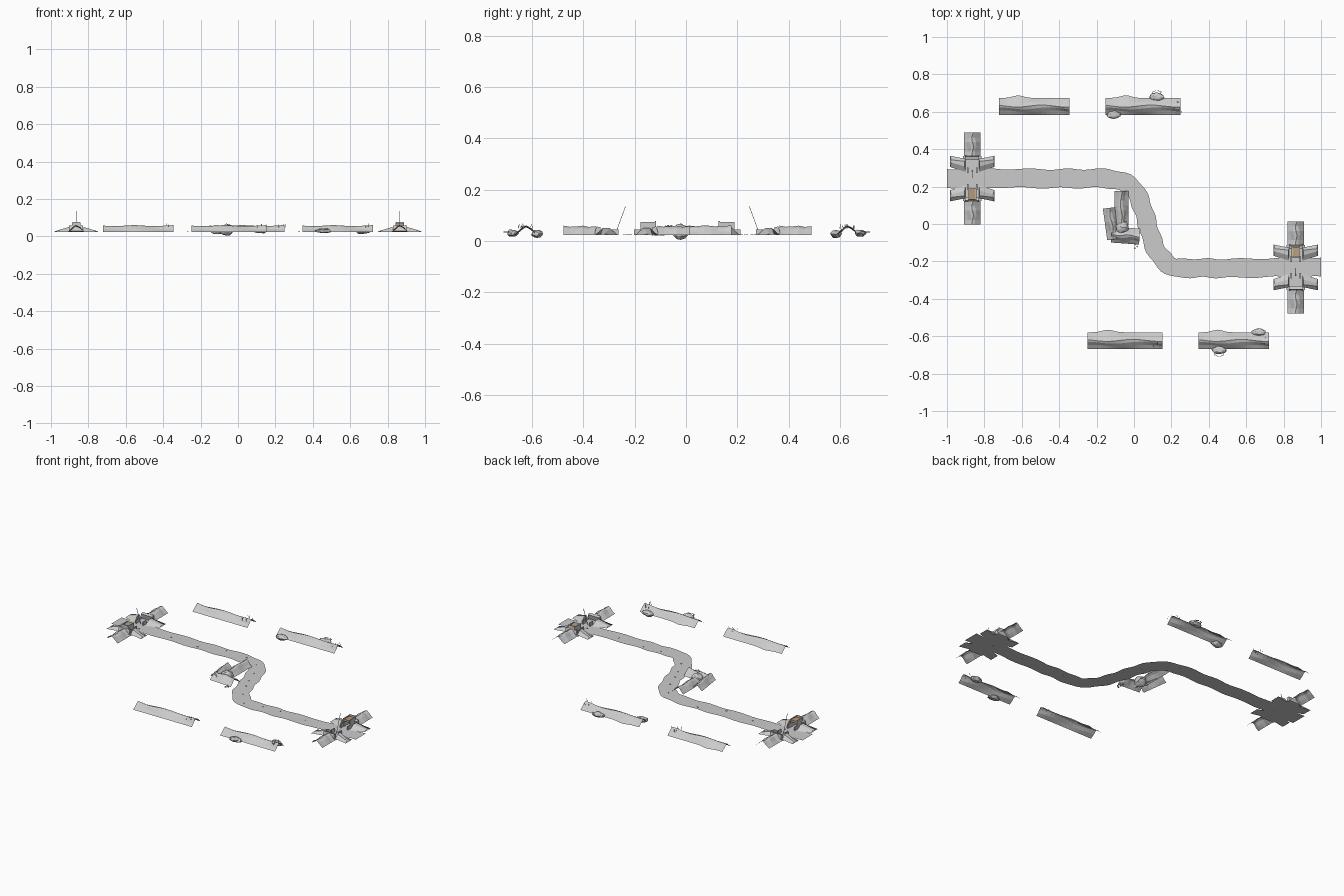
import bpy, bmesh, math, random
from mathutils import Vector, Matrix, noise

if "Cube" in bpy.data.objects:
    bpy.data.objects.remove(bpy.data.objects["Cube"])

random.seed(4)
G = 0.023  # ground level of the path sheet


def finish(bm, name, mat=None):
    bmesh.ops.recalc_face_normals(bm, faces=bm.faces)
    me = bpy.data.meshes.new(name)
    bm.to_mesh(me)
    bm.free()
    ob = bpy.data.objects.new(name, me)
    bpy.context.collection.objects.link(ob)
    if mat:
        me.materials.append(mat)
    return ob


def sheet(name, rows):
    bm = bmesh.new()
    vs = [[bm.verts.new(p) for p in r] for r in rows]
    for a, b in zip(vs, vs[1:]):
        for i in range(len(a) - 1):
            bm.faces.new((a[i], a[i + 1], b[i + 1], b[i]))
    return finish(bm, name)


def berm(name, x, y, length, width, height, angle=0, bulge=0.0, base=G):
    """Open earth bank with a wavy ridge, running along its local x."""
    M = Matrix.Translation((x, y, base)) @ Matrix.Rotation(angle, 4, 'Z')
    n = max(4, round(length / 0.025))
    prof = [(-0.5, 0), (-0.3, 0.4), (-0.12, 0.85), (0.02, 1), (0.2, 0.75), (0.5, 0)]
    rows = []
    for i in range(n + 1):
        t = i / n
        row = []
        for j, (u, h) in enumerate(prof):
            w = math.sin(t * 9 + j * 0.8) * 0.06 if 0 < j < 5 else 0
            v = (u + w) * width
            if j == 5:
                v += bulge * math.exp(-((t - 0.27) / 0.1) ** 2)
            hh = height * h * (1 + 0.08 * math.sin(t * 11 + j))
            row.append(M @ Vector(((t - 0.5) * length, v, hh)))
        rows.append(row)
    return sheet(name, rows)


def rock(name, x, y, z, sx, sy, sz):
    bm = bmesh.new()
    bmesh.ops.create_icosphere(bm, subdivisions=2, radius=1)
    for v in bm.verts:
        v.co *= 1 + 0.25 * noise.noise(v.co * 1.7 + Vector((x * 9, y * 9, 0)))
        v.co = Vector((v.co.x * sx + x, v.co.y * sy + y, v.co.z * sz + z))
    return finish(bm, name)


def box(name, c, s, mat=None, rx=0, rz=0):
    bm = bmesh.new()
    M = (Matrix.Translation(c) @ Matrix.Rotation(rz, 4, 'Z')
         @ Matrix.Rotation(rx, 4, 'X') @ Matrix.Diagonal((*s, 1)))
    bmesh.ops.create_cube(bm, size=1, matrix=M)
    return finish(bm, name, mat)


def prism(name, bottom, tops):
    """Solid with a flat footprint and a separate height and inset top."""
    bm = bmesh.new()
    a = [bm.verts.new((x, y, G)) for x, y in bottom]
    b = [bm.verts.new(p) for p in tops]
    bm.faces.new(a[::-1])
    bm.faces.new(b)
    for i in range(4):
        k = (i + 1) % 4
        bm.faces.new((a[i], a[k], b[k], b[i]))
    return finish(bm, name)


tan = bpy.data.materials.new("tan_wood")
tan.diffuse_color = (0.5, 0.33, 0.2, 1)
tan.use_nodes = True
tan.node_tree.nodes["Principled BSDF"].inputs["Base Color"].default_value = tan.diffuse_color

# Winding path: smooth centreline swept as a flat strip with wavy edges
pts = [Vector(p) for p in [(-1.2, .243), (-1, .243), (-.75, .245), (-.5, .243), (-.3, .243),
       (-.12, .24), (-.01, .195), (.045, .09), (.08, -.03), (.125, -.15), (.21, -.23),
       (.35, -.235), (.5, -.237), (.75, -.233), (1, -.23), (1.2, -.23)]]
line = []
for p0, p1, p2, p3 in zip(pts, pts[1:], pts[2:], pts[3:]):
    for k in range(6):
        t = k / 6
        line.append(0.5 * (2 * p1 + (p2 - p0) * t + (2 * p0 - 5 * p1 + 4 * p2 - p3) * t * t
                           + (3 * p1 - p0 - 3 * p2 + p3) * t ** 3))
line.append(pts[-2])
rows = []
for i, p in enumerate(line):
    d = (line[min(i + 1, len(line) - 1)] - line[max(i - 1, 0)]).normalized()
    nrm = Vector((-d.y, d.x))
    edge = 0 if i in (0, len(line) - 1) else 0.004
    rows.append([(*(p + nrm * (w + edge * math.sin(i * 1.1 + w * 50))), G)
                 for w in (-.05, -.02, .02, .05)])
sheet("path", rows)

# Pebbles along the path
for p in line[4:-4:5]:
    box("path_pebble", (p.x, p.y + random.uniform(-.03, .03), G + .001), (.008, .005, .003),
        rz=random.uniform(0, 3))

# Long earth banks on both sides of the path
for name, x, y, length in [("bank_back_left", -.533, .629, .375), ("bank_back_right", .048, .629, .4),
                           ("bank_front_left", -.048, -.624, .4), ("bank_front_right", .533, -.624, .375)]:
    berm(name, x, y, length, .09, .034, bulge=.014)
    # dry sprigs at the bank end
    for k in range(7):
        h = random.uniform(.008, .02)
        box("sprig", (x + length / 2 + random.uniform(-.05, .01), y + random.uniform(-.03, .03),
                      .048 + h / 2), (.0015, .0015, h), rx=random.uniform(-.6, .6))

# Dirt mounds and rubble heaps, turned half round for the opposite side
for s, dx, dy in [(1, 0, 0), (-1, .577, .005)]:
    rock("dirt_mound", s * -.11 + dx - (.02 if s < 0 else 0), s * .585 + dy, .028, .038, .022, .016)
    rx, ry = s * .122 + dx, s * .68 + dy
    rock("rubble_heap", rx, ry, .03, .04, .022, .014)
    for k in range(6):
        a = k * 1.05
        box("rubble_twig", (rx + .022 * math.cos(a), ry + s * .02 + .012 * math.sin(a), .035),
            (.018, .003, .003), rz=a + 1.5)

# Central ruined bank: three joined segments and rubble
berm("ruin_bank_long", -.067, .085, .185, .075, .035, math.pi / 2)
berm("ruin_bank_left", -.12, .002, .17, .07, .034, math.radians(-82))
berm("ruin_bank_bottom", -.045, -.062, .15, .085, .036, math.radians(-4))
rock("ruin_boulder", -.062, -.02, .036, .036, .034, .031)
for k in range(5):
    box("ruin_stone", (.005 + k % 2 * .012, -.13 + k * .01, .025), (.008, .007, .006), rz=k)


# Bunker outposts at both path ends
def outpost(cx, cy, s):
    P = lambda x, y: (cx + s * x, cy + s * y)
    objs = "outpost_"
    x, y = P(0, 0)
    sheet(objs + "floor", [[(x + a, y + b, G) for b in (-.12, .12)] for a in (-.05, .05)])
    for k in (-1, 1):
        # entrance banks
        bx, by = P(0, k * .183)
        berm(objs + "bank", bx, by, .125, .09, .034, -math.pi / 2)
        # inner collar at the bank mouth
        box(objs + "lintel", (*P(0, k * .112), .04), (.075, .018, .03), rx=k * s * .25)
        for m in (-1, 1):
            # flared corner wings
            foot = [(m * .035, k * .035), (m * .118, k * .062), (m * .118, k * .122), (m * .035, k * .105)]
            top = [(m * .04, k * .065, .05), (m * .112, k * .085, .028),
                   (m * .112, k * .1, .028), (m * .04, k * .092, .05)]
            prism(objs + "wing", [P(*f) for f in foot], [(*P(a, b), z) for a, b, z in top])
            # door posts
            box(objs + "post", (*P(m * .024, k * .045), .034), (.006, .03, .022))
    # lookout box with timber top
    for m in (-1, 1):
        box(objs + "lookout_wall", (*P(m * .021, -.085), .048), (.005, .06, .05))
    box(objs + "lookout_back", (*P(0, -.113), .05), (.042, .005, .054))
    box(objs + "lookout_boards", (*P(0, -.082), .062), (.038, .056, .012), tan, rx=s * .06)
    # leaning pole
    box(objs + "pole", (*P(0, .024), .079), (.002, .002, .12), rx=s * .35)


outpost(-.865, .243, 1)
outpost(.865, -.232, -1)
